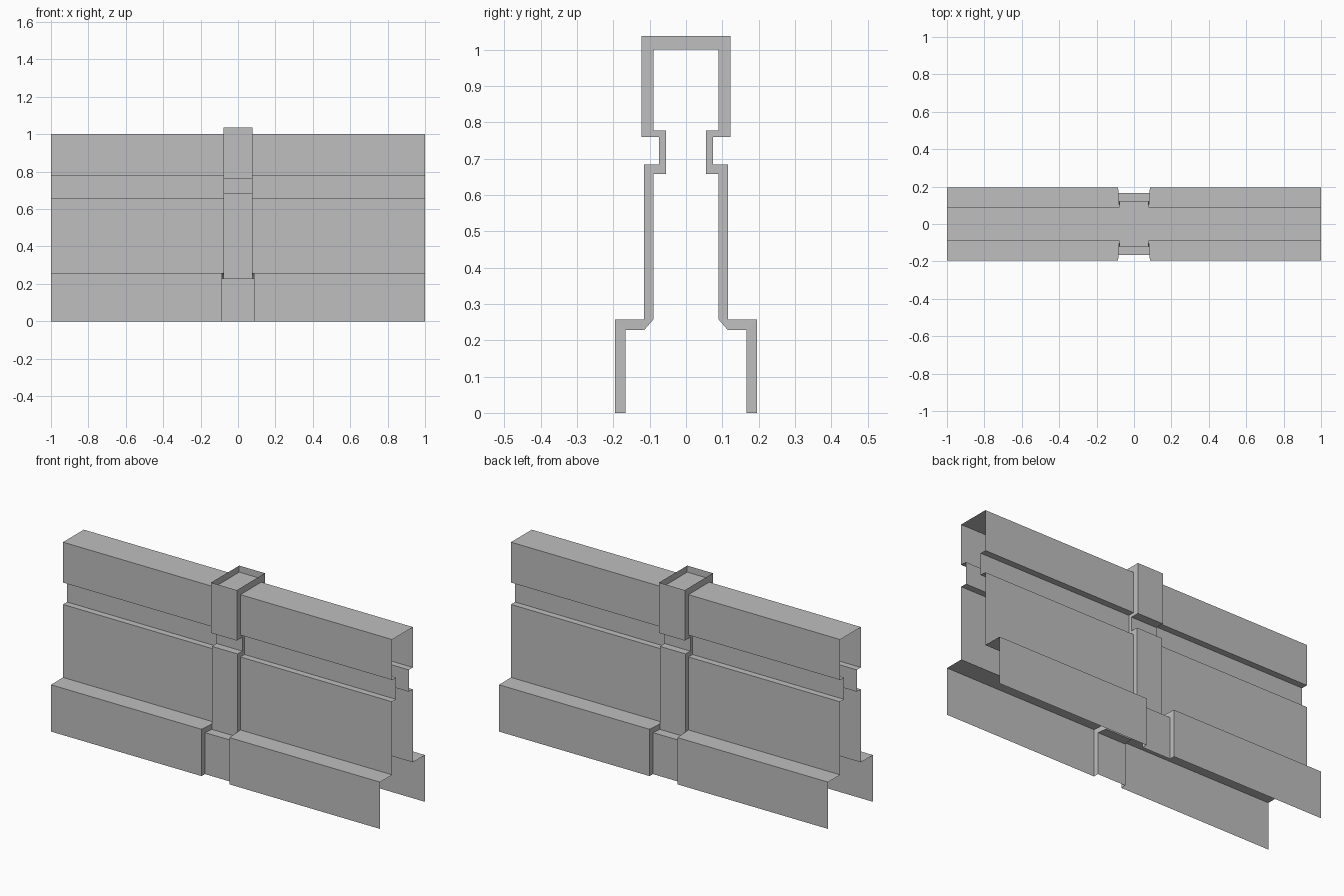
import bpy, bmesh

cube = bpy.data.objects.get("Cube")
if cube:
    bpy.data.objects.remove(cube)

grey = bpy.data.materials.new("light_grey")
grey.use_nodes = True
colour = (0.52, 0.52, 0.52, 1)
grey.diffuse_color = colour
grey.node_tree.nodes["Principled BSDF"].inputs["Base Color"].default_value = colour

# Half profiles (y, z) from the ground up: long wall, and the post wrapping it
WALL = [(.195, 0), (.195, .257), (.09, .257), (.09, .658),
        (.055, .658), (.055, .778), (.09, .778), (.09, 1)]
POST = [(.166, 0), (.166, .228), (.115, .228), (.115, .684),
        (.074, .684), (.074, .76), (.122, .76), (.122, 1.037)]
BASE_HALF, POST_HALF = .085, .078      # half widths of base gap and post


def section(bm, half, x=None, side=1):
    """One mirrored cross-section, at x or at the seam beside the post."""
    n = len(half)
    full = [(-y, z) for y, z in half] + half[::-1]
    verts = []
    for i, (y, z) in enumerate(full):
        k = min(i, 2 * n - 1 - i)
        seam = side * (BASE_HALF if k < 2 else POST_HALF)
        verts.append(bm.verts.new((seam if x is None else x, y, z)))
    return verts


# Open sheet: wall, step out to the post, post, step back in, wall
bm = bmesh.new()
wall_l, post_l = section(bm, WALL, side=-1), section(bm, POST, side=-1)
post_r, wall_r = section(bm, POST), section(bm, WALL)
rows = [section(bm, WALL, -1), wall_l, post_l, post_r, wall_r, section(bm, WALL, 1)]
cap = None
for a, b in zip(rows, rows[1:]):
    for i in range(len(a) - 1):
        face = bm.faces.new((a[i], b[i], b[i + 1], a[i + 1]))
        if a is post_l and i == len(POST) - 1:
            cap = face

# Sunken tray in the post cap
bmesh.ops.inset_region(bm, faces=[cap], thickness=.034)
tray = bmesh.ops.extrude_face_region(bm, geom=[cap])
for v in (g for g in tray["geom"] if isinstance(g, bmesh.types.BMVert)):
    v.co.z = 1.001
bm.faces.remove(cap)

# Clipped outer corners on the post blocks and the base ends
corners = []
for rows_, picks in (((post_l, post_r), (3, 6, 7)), ((wall_l, wall_r), (1,))):
    for row in rows_:
        for k in picks:
            corners += [row[k], row[-1 - k]]
bmesh.ops.bevel(bm, geom=corners, offset=.013, segments=1,
                affect='VERTICES', clamp_overlap=True)

mesh = bpy.data.meshes.new("wall_with_post")
bm.to_mesh(mesh)
bm.free()
mesh.materials.append(grey)
wall = bpy.data.objects.new("wall_with_post", mesh)
bpy.context.collection.objects.link(wall)
